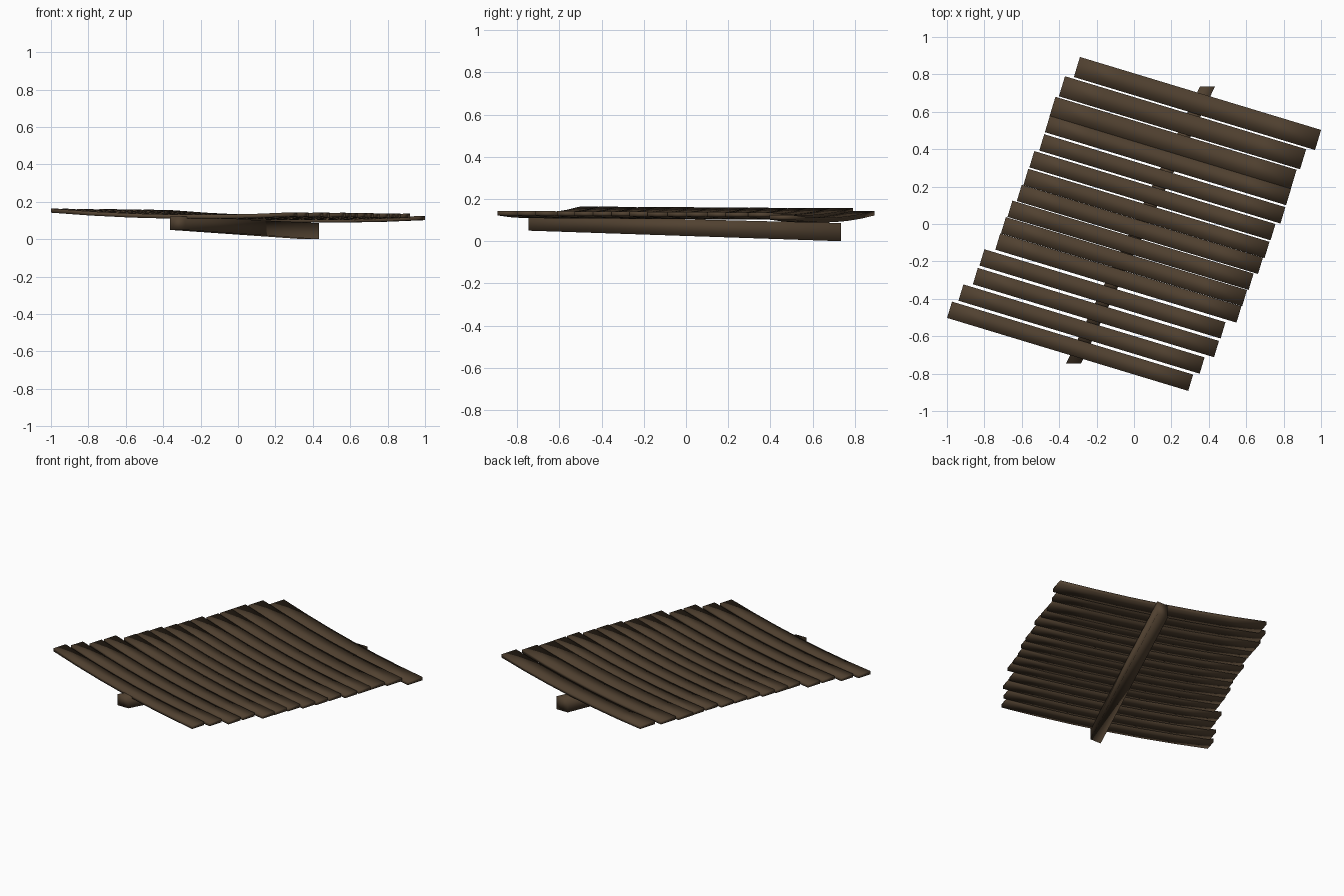
import bpy, math

if "Cube" in bpy.data.objects:
    bpy.data.objects.remove(bpy.data.objects["Cube"])

wood = bpy.data.materials.new("dark_brown_wood")
wood.diffuse_color = (0.082, 0.053, 0.030, 1)
wood.use_nodes = True
wood.node_tree.nodes["Principled BSDF"].inputs["Base Color"].default_value = wood.diffuse_color


def make_mesh(name, verts, faces):
    me = bpy.data.meshes.new(name)
    me.from_pydata(verts, [], faces)
    me.materials.append(wood)
    me.validate()
    for p in me.polygons:
        p.use_smooth = True
    ob = bpy.data.objects.new(name, me)
    bpy.context.collection.objects.link(ob)
    return ob


def loft(name, rings):
    """Closed bar through a list of four-point rings."""
    n = len(rings)
    verts = [v for r in rings for v in r]
    faces = [(3, 2, 1, 0), tuple(4 * (n - 1) + k for k in range(4))]
    for i in range(n - 1):
        for k in range(4):
            a, b = 4 * i + k, 4 * i + (k + 1) % 4
            faces.append((a, b, b + 4, a + 4))
    return make_mesh(name, verts, faces)


# Planks: back-left corner of each, from back to front
corners = [(-.289, .893), (-.369, .79), (-.42, .68), (-.45, .578), (-.48, .48),
           (-.533, .39), (-.565, .295), (-.60, .21), (-.65, .125), (-.685, .037),
           (-.715, -.05), (-.80, -.135), (-.835, -.235), (-.912, -.323), (-.973, -.415)]
LENGTH, THICK, STEPS = 1.347, 0.022, 6
ang = math.atan2(-0.39, 1.289)
ux, uy = math.cos(ang), math.sin(ang)      # along the plank
wx, wy = uy, -ux                           # across, towards the front

for i, (cx, cy) in enumerate(corners):
    width = 0.112 if i < 3 else 0.091
    drop = -0.008 * (14 - i) / 14 - (0.012 if i == 0 else 0)
    rings = []
    for s in range(STEPS + 1):
        t = s / STEPS
        # sagging profile, left end highest
        z = 0.164 - 0.020 * t - 0.022 * 4 * t * (1 - t) + drop
        x, y = cx + ux * LENGTH * t, cy + uy * LENGTH * t
        fx, fy = x + wx * width, y + wy * width
        rings.append([(x, y, z), (x, y, z - THICK), (fx, fy, z - THICK), (fx, fy, z)])
    loft(f"plank_{i + 1}", rings[::-1])

# Support beam running under the planks, sloping down to the back
beam = []
for x0, x1, y, z0, z1 in ((-.363, -.283, -.745, .05, .122), (.353, .433, .735, 0, .086)):
    beam.append([(x0, y, z0), (x0, y, z1), (x1, y, z1), (x1, y, z0)])
loft("support_beam", beam[::-1])

# Consistent outward normals
import bmesh
for ob in bpy.context.collection.objects:
    bm = bmesh.new()
    bm.from_mesh(ob.data)
    bmesh.ops.recalc_face_normals(bm, faces=bm.faces)
    bm.to_mesh(ob.data)
    bm.free()
